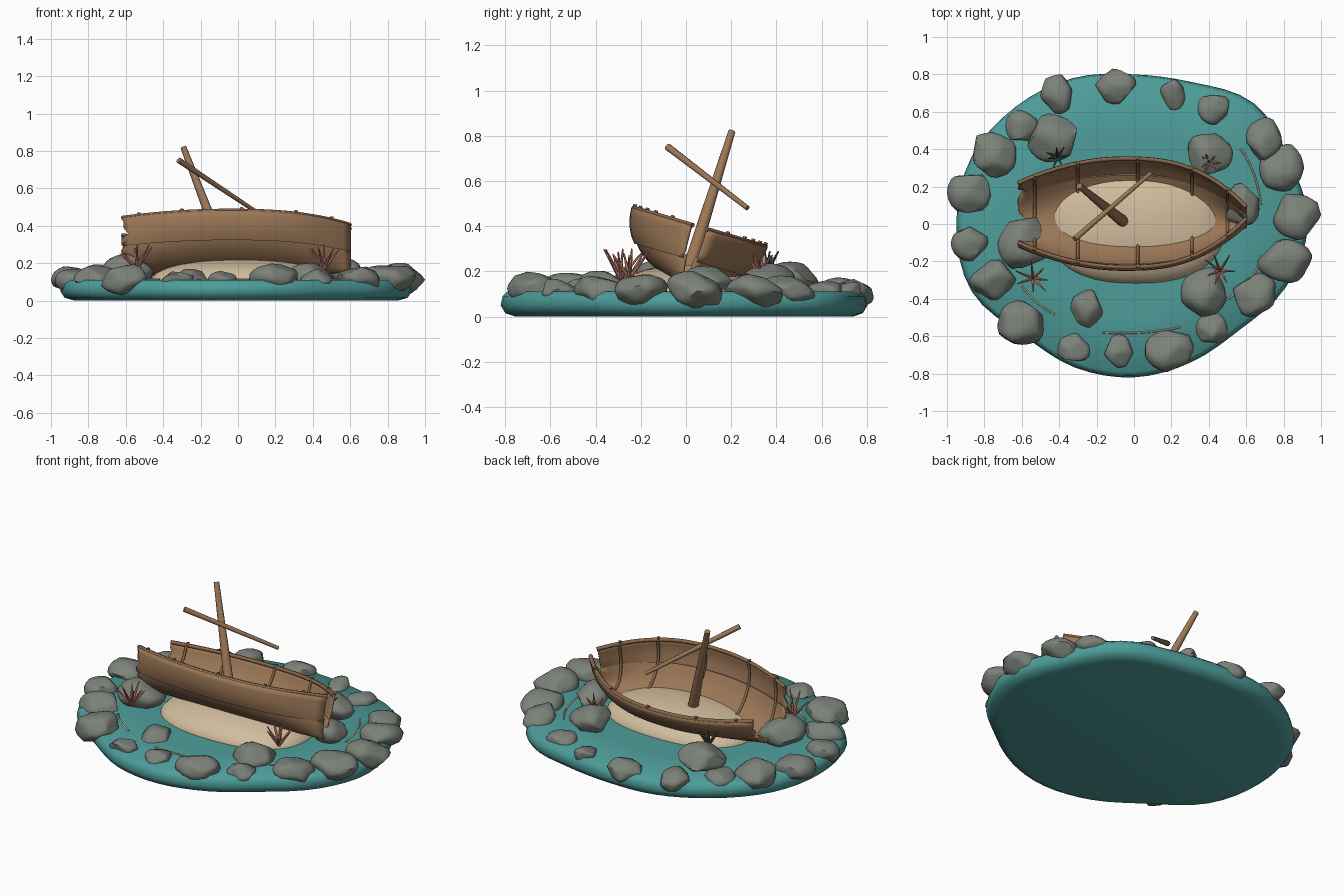
import bpy, bmesh, math, random
from mathutils import Vector, Matrix

random.seed(4)
if "Cube" in bpy.data.objects:
    bpy.data.objects.remove(bpy.data.objects["Cube"])


def material(name, rgb):
    m = bpy.data.materials.new(name)
    m.use_nodes = True
    m.diffuse_color = (*rgb, 1)
    m.node_tree.nodes["Principled BSDF"].inputs["Base Color"].default_value = (*rgb, 1)
    return m


WATER = material("teal water", (0.075, 0.34, 0.325))
WOOD = material("brown wood", (0.33, 0.185, 0.095))
TRIM = material("dark wood", (0.24, 0.13, 0.068))
SAND = material("pale sand", (0.64, 0.51, 0.34))
STONE = material("grey stone", (0.2, 0.22, 0.19))
PINK = material("pink coral", (0.56, 0.23, 0.17))
WEED = material("dark weed", (0.07, 0.115, 0.105))


def finish(bm, name, mat, angle=40, matrix=Matrix()):
    me = bpy.data.meshes.new(name)
    bmesh.ops.recalc_face_normals(bm, faces=bm.faces)
    bm.to_mesh(me)
    bm.free()
    me.shade_smooth()
    me.set_sharp_from_angle(angle=math.radians(angle))
    me.materials.append(mat)
    ob = bpy.data.objects.new(name, me)
    ob.matrix_world = matrix
    bpy.context.collection.objects.link(ob)
    return ob


def tube(name, paths, radius, mat, matrix=Matrix()):
    cu = bpy.data.curves.new(name, "CURVE")
    cu.dimensions = "3D"
    cu.bevel_depth = radius
    cu.bevel_resolution = 1
    cu.use_fill_caps = True
    for path in paths:
        sp = cu.splines.new("POLY")
        sp.points.add(len(path) - 1)
        for p, co in zip(sp.points, path):
            p.co = (*co, 1)
    cu.materials.append(mat)
    ob = bpy.data.objects.new(name, cu)
    ob.matrix_world = matrix
    bpy.context.collection.objects.link(ob)


def rod(bm, a, b, r1, r2, sides):
    a, b = Vector(a), Vector(b)
    m = Matrix.Translation((a + b) / 2) @ (b - a).to_track_quat("Z", "Y").to_matrix().to_4x4()
    bmesh.ops.create_cone(bm, cap_ends=True, segments=sides, radius1=r1, radius2=r2,
                          depth=(b - a).length, matrix=m)


def bridge(bm, rows, closed):
    for lo, hi in zip(rows, rows[1:]):
        n = len(lo)
        for i in range(n if closed else n - 1):
            j = (i + 1) % n
            bm.faces.new((lo[i], lo[j], hi[j], hi[i]))


# Water slab: smooth blob outline with a rounded edge
RADII = [.93, .90, .91, .82, .80, .845, .89, .94, .95, .94, .84, .83, .82, .80, .80, .88]


def shore(t):
    i, f = int(t), t % 1
    a, b, c, d = (RADII[(i + k) % 16] for k in (-1, 0, 1, 2))
    return b + f * (c - a + f * (2*a - 5*b + 4*c - d + f * (3*(b - c) + d - a))) / 2


bm = bmesh.new()
rows = []
for scale, z in ((.92, 0), (.975, .015), (1, .05), (.99, .09), (.965, .11), (.6, .112)):
    row = []
    for k in range(64):
        r, a = scale * shore(k / 4), math.tau * k / 64
        row.append(bm.verts.new((r * math.cos(a), r * math.sin(a), z)))
    rows.append(row)
bridge(bm, rows, True)
bm.faces.new(rows[0])
bm.faces.new(rows[-1])
finish(bm, "water_base", WATER, 80)

# Sand mound under and inside the boat
bm = bmesh.new()
bmesh.ops.create_uvsphere(bm, u_segments=40, v_segments=16, radius=1)
for v in bm.verts:
    a = math.atan2(v.co.y, v.co.x)
    k = (abs(math.cos(a))**2.4 + abs(math.sin(a))**2.4) ** (-1 / 2.4)
    v.co = (.01 + .48 * k * v.co.x, -.005 + .315 * k * v.co.y, .1 + .13 * max(v.co.z, -.5))
finish(bm, "sand_mound", SAND, 80)

# Boat hull, rolled towards the back
ROLL = Matrix.Translation((0, .06, .395)) @ Matrix.Rotation(math.radians(-16.3), 4, "X")
STERN, BOW, DEPTH = -.62, .6, .255


def beam(x):
    if x < -.05:
        return .302 - .137 * ((-.05 - x) / .57) ** 2
    return .302 - .27 * ((x + .05) / .65) ** 2.6


def section(x, a, inset=0.0):
    return Vector((x, (beam(x) - inset) * math.cos(a), -(DEPTH - inset) * math.sin(a)))


# Upper planks overlap the lower ones; the stern edge is ragged
LAP = math.asin(.55)
angles = [LAP * i / 5 for i in range(6)] + [LAP + (math.pi/2 - LAP) * i / 8 for i in range(9)]
profile = [(a, -.005 if i < 6 else .005) for i, a in enumerate(angles)]
profile += [(math.pi - a, inset) for a, inset in reversed(profile[:-1])]
bm = bmesh.new()
rows = []
for i, (a, inset) in enumerate(profile):
    ragged = STERN + (random.choice((0, .012, .035)) if 0 < i < len(profile) - 1 else 0)
    row = []
    for k in range(33):
        x = STERN + (BOW - STERN) * k / 32
        row.append(bm.verts.new(section(max(x, ragged), a, inset)))
    rows.append(row)
bridge(bm, rows, False)
hull = finish(bm, "boat_hull", WOOD, 35, ROLL)
solid = hull.modifiers.new("plank thickness", "SOLIDIFY")
solid.thickness = .014
solid.offset = 0

# Gunwales along both rims
rims = []
for a in (0, math.pi):
    rims.append([section(STERN + (BOW - STERN) * k / 32, a) for k in range(33)])
tube("gunwales", rims, .012, TRIM, ROLL)

# Ribs on the inside with small heads over the rim
ribs, heads = [], []
for x in (-.53, -.3, .02, .31, .5):
    ribs.append([section(x, math.pi * k / 24, .013) for k in range(25)])
    for a in (0, math.pi):
        p = section(x, a)
        heads.append([p + Vector((0, 0, -.01)), p + Vector((0, 0, .018))])
tube("ribs", ribs, .009, TRIM, ROLL)
tube("rib_heads", heads, .01, TRIM, ROLL)

# Broken mast and loose yard
bm = bmesh.new()
rod(bm, (-.035, -.005, .15), (-.292, .203, .82), .033, .016, 12)
finish(bm, "mast", WOOD)
bm = bmesh.new()
rod(bm, (-.317, -.08, .75), (.09, .272, .48), .016, .011, 10)
finish(bm, "yard", WOOD)


# Rocks: spheres chipped flat by random planes
def rock(name, lift, x, y, rx, ry):
    bm = bmesh.new()
    bmesh.ops.create_icosphere(bm, subdivisions=3, radius=1.12)
    for _ in range(13):
        n = Vector([random.gauss(0, 1) for _ in range(3)]).normalized()
        limit = random.uniform(.84, .92)
        for v in bm.verts:
            v.co -= n * max(0, v.co.dot(n) - limit)
    size = [max(abs(v.co[i]) for v in bm.verts) for i in range(3)]
    mean = (rx + ry) / 2
    rz = .62 * mean
    centre = Vector((x, y, .09 + .8 * mean - rz + lift))
    spin = Matrix.Rotation(random.uniform(-.3, .3), 3, "X")
    for v in bm.verts:
        c = Vector((v.co.x / size[0] * rx, v.co.y / size[1] * ry, v.co.z / size[2] * rz))
        v.co = spin @ c + centre
    finish(bm, name, STONE, 50)


# Each rock: x, y and the two half widths
SHORE_ROCKS = [
    (-.41, .7, .09, .11), (-.1, .74, .11, .1), (.21, .69, .07, .09), (.43, .62, .09, .09),
    (.7, .45, .1, .12), (.79, .3, .12, .13), (.87, .05, .13, .14), (.81, -.2, .15, .12),
    (.65, -.38, .12, .12), (.38, -.37, .13, .15), (.42, -.56, .09, .09), (.2, -.67, .14, .12),
    (-.08, -.68, .08, .09), (-.32, -.66, .09, .08), (-.25, -.46, .09, .11),
    (-.6, -.54, .13, .13), (-.75, -.3, .13, .11), (-.88, -.1, .1, .1), (-.88, .17, .12, .11),
    (-.75, .38, .12, .13), (-.6, .52, .09, .09)]
RAISED_ROCKS = [(-.43, .46, .14, .13), (.4, .38, .13, .12), (-.59, -.1, .14, .14),
                (.57, .1, .1, .12)]
for spec in SHORE_ROCKS:
    rock("shore_rock", 0, *spec)
for spec in RAISED_ROCKS:
    rock("raised_rock", .045, *spec)


# Corals: a ring of leaning spikes around an upright one
def coral(name, x, y, z, size, mat):
    bm = bmesh.new()
    base = Vector((x, y, z))
    rod(bm, base, base + Vector((0, .01, size)), .011, .003, 6)
    for k in range(7):
        a = math.tau * k / 7 + random.uniform(-.25, .25)
        lean = random.uniform(.5, .8)
        tip = Vector((math.cos(a) * lean, math.sin(a) * lean, random.uniform(.6, 1)))
        rod(bm, base, base + tip * size, .011, .003, 6)
    finish(bm, name, mat)


coral("coral_front_right", -.54, -.29, .17, .13, PINK)
coral("coral_front_left", .46, -.25, .17, .13, PINK)
coral("coral_back", .40, .33, .19, .085, PINK)
coral("weed_back", -.41, .36, .2, .09, WEED)

# Thin ripple lines on the water
ripples = []
for start, mid, end in (((-.6, -.33), (-.53, -.41), (-.42, -.485)), ((.57, .4), (.64, .27), (.68, .1)),
                        ((.5, -.4), (.62, -.3), (.68, -.17)), ((-.17, -.58), (.05, -.58), (.25, -.55))):
    s, m, e = (Vector((*p, .114)) for p in (start, mid, end))
    ctrl = 2 * m - (s + e) / 2
    ripples.append([s * (1-t)**2 + ctrl * 2 * t * (1-t) + e * t * t for t in (k / 10 for k in range(11))])
tube("ripples", ripples, .005, SAND)
